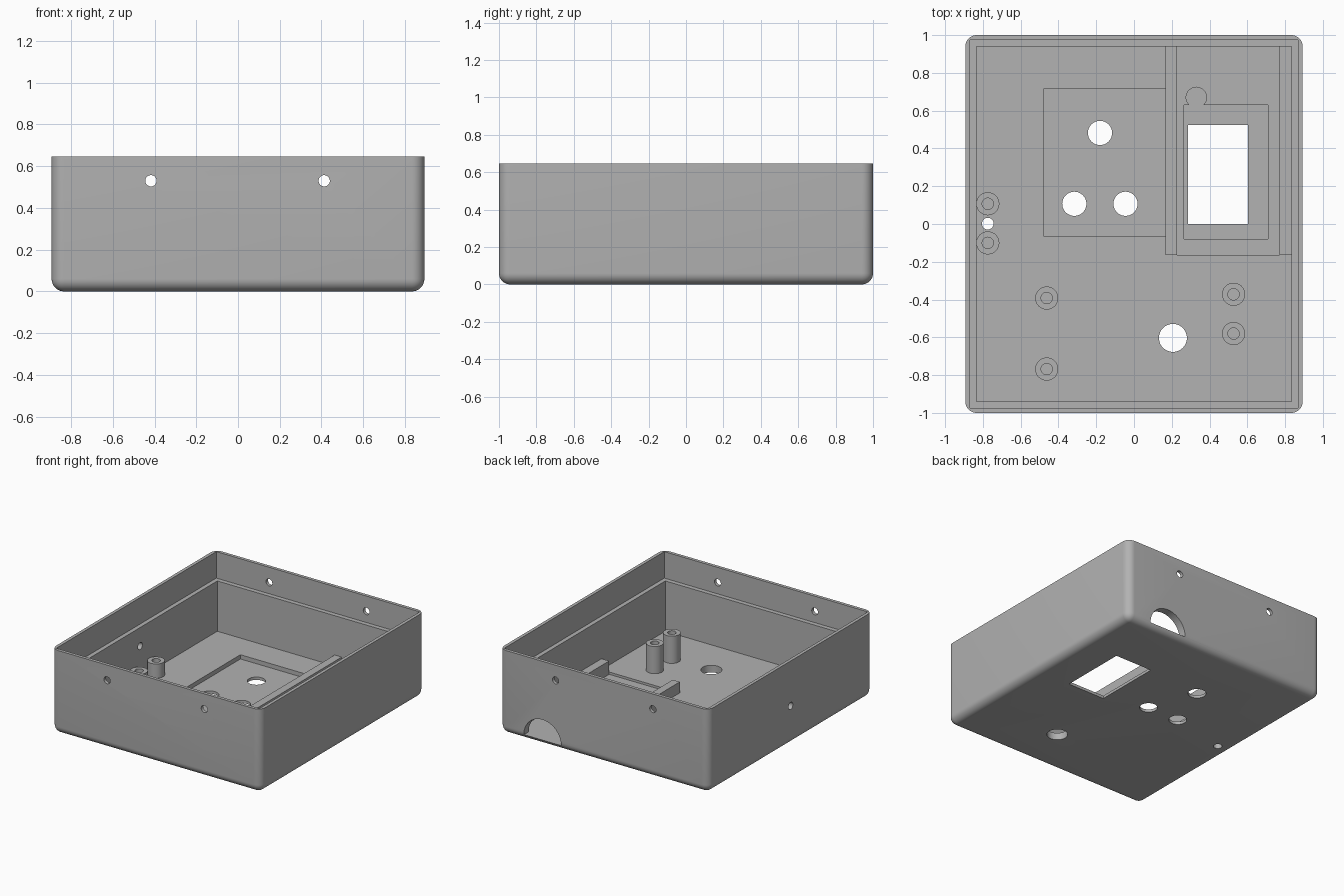
import bpy, bmesh, math
from mathutils import Matrix, Vector

if "Cube" in bpy.data.objects:
    bpy.data.objects.remove(bpy.data.objects["Cube"], do_unlink=True)

HX, HY, TOP = 0.893, 1.0, 0.647
FLOOR, LEDGE = 0.055, 0.443
TRAY, POCKET = 0.037, 0.022

grey = bpy.data.materials.new("plain_grey")
grey.use_nodes = True
grey.diffuse_color = (0.445, 0.445, 0.445, 1)
grey.node_tree.nodes["Principled BSDF"].inputs["Base Color"].default_value = grey.diffuse_color


def finish(name, bm):
    bmesh.ops.recalc_face_normals(bm, faces=bm.faces)
    mesh = bpy.data.meshes.new(name)
    bm.to_mesh(mesh)
    bm.free()
    mesh.materials.append(grey)
    obj = bpy.data.objects.new(name, mesh)
    bpy.context.collection.objects.link(obj)
    return obj


def box(name, x, y, z):
    bm = bmesh.new()
    bmesh.ops.create_cube(bm, size=1)
    for v in bm.verts:
        v.co = Vector([(a + b) / 2 + c * (b - a) for (a, b), c in zip((x, y, z), v.co)])
    return finish(name, bm)


def rod(name, centre, radius, length, axis="Z"):
    bm = bmesh.new()
    turn = {"Z": Matrix(), "X": Matrix.Rotation(math.pi / 2, 4, "Y"),
            "Y": Matrix.Rotation(math.pi / 2, 4, "X")}[axis]
    bmesh.ops.create_cone(bm, cap_ends=True, segments=48, radius1=radius, radius2=radius,
                          depth=length, matrix=Matrix.Translation(centre) @ turn)
    return finish(name, bm)


def half_rod(name, x, z, radius, y0, y1):
    bm = bmesh.new()
    arc = [math.pi * i / 24 for i in range(25)]
    face = bm.faces.new([bm.verts.new((x + radius * math.cos(a), y0, z + radius * math.sin(a)))
                         for a in arc])
    ext = bmesh.ops.extrude_face_region(bm, geom=[face])["geom"]
    bmesh.ops.translate(bm, vec=(0, y1 - y0, 0),
                        verts=[g for g in ext if isinstance(g, bmesh.types.BMVert)])
    return finish(name, bm)


def cut(obj, cutter):
    cutter.hide_render = True
    mod = obj.modifiers.new("cut", "BOOLEAN")
    mod.operation, mod.solver, mod.object = "DIFFERENCE", "EXACT", cutter
    bpy.context.view_layer.objects.active = obj
    bpy.ops.object.modifier_apply(modifier=mod.name)
    bpy.data.objects.remove(cutter, do_unlink=True)


def smooth(obj):
    bpy.ops.object.select_all(action="DESELECT")
    obj.select_set(True)
    bpy.context.view_layer.objects.active = obj
    bpy.ops.object.shade_smooth_by_angle(angle=math.radians(30))


# Enclosure shell: rounded corners and base, flat rim
shell = box("enclosure_shell", (-HX, HX), (-HY, HY), (0, TOP))
bm = bmesh.new()
bm.from_mesh(shell.data)
edges = [e for e in bm.edges if min(v.co.z for v in e.verts) < 0.01]
bmesh.ops.bevel(bm, geom=edges, offset=0.06, segments=8, profile=0.5, affect="EDGES")
bm.to_mesh(shell.data)
bm.free()

# Main cavity and the wider lid rebate above the ledge
cut(shell, box("cavity", (-0.835, 0.835), (-0.94, 0.94), (FLOOR, 0.8)))
cut(shell, box("rebate", (-0.868, 0.868), (-0.975, 0.975), (LEDGE, 0.8)))

# Recesses in the floor
cut(shell, box("tray", (0.2, 0.8), (-0.163, 0.94), (TRAY, 0.2)))
cut(shell, box("display_pocket", (0.265, 0.71), (-0.08, 0.63), (POCKET, 0.2)))
cut(shell, rod("round_pocket", (0.33, 0.67, POCKET + 0.1), 0.054, 0.2))
cut(shell, box("button_pocket", (-0.48, 0.167), (-0.063, 0.715), (POCKET, 0.2)))

# Openings through the floor
cut(shell, box("window", (0.285, 0.603), (0, 0.525), (-0.1, 0.2)))
for x, y, r in ((-0.18, 0.482, 0.064), (-0.316, 0.107, 0.064), (-0.045, 0.107, 0.064),
                (0.206, -0.603, 0.074), (-0.774, 0.002, 0.031)):
    cut(shell, rod("floor_hole", (x, y, 0), r, 0.3))

# Screw holes in front and back walls, one in the right wall, cable arch at the back
for x in (-0.417, 0.413):
    for y in (-HY, HY):
        cut(shell, rod("screw_hole", (x, y, 0.53), 0.027, 0.2, "Y"))
cut(shell, rod("side_hole", (-HX, 0, 0.3), 0.027, 0.2, "X"))
cut(shell, half_rod("cable_arch", 0.525, TRAY, 0.16, 0.9, 1.1))
smooth(shell)

# Guide rails beside the tray
for name, x in (("inner_rail", (0.167, 0.227)), ("outer_rail", (0.77, 0.84))):
    box(name, x, (-0.163, 0.95), (0.03, 0.14))

# Hollow mounting posts
for name, x, ys, top in (("short_post", -0.774, (0.107, -0.1), 0.165),
                         ("rear_post", 0.527, (-0.372, -0.58), 0.265),
                         ("front_post", -0.462, (-0.392, -0.768), 0.255)):
    for y in ys:
        base = 0.045
        post = rod(name, (x, y, (base + top) / 2), 0.061, top - base)
        cut(post, rod("bore", (x, y, FLOOR + 0.25), 0.03, 0.5))
        smooth(post)
